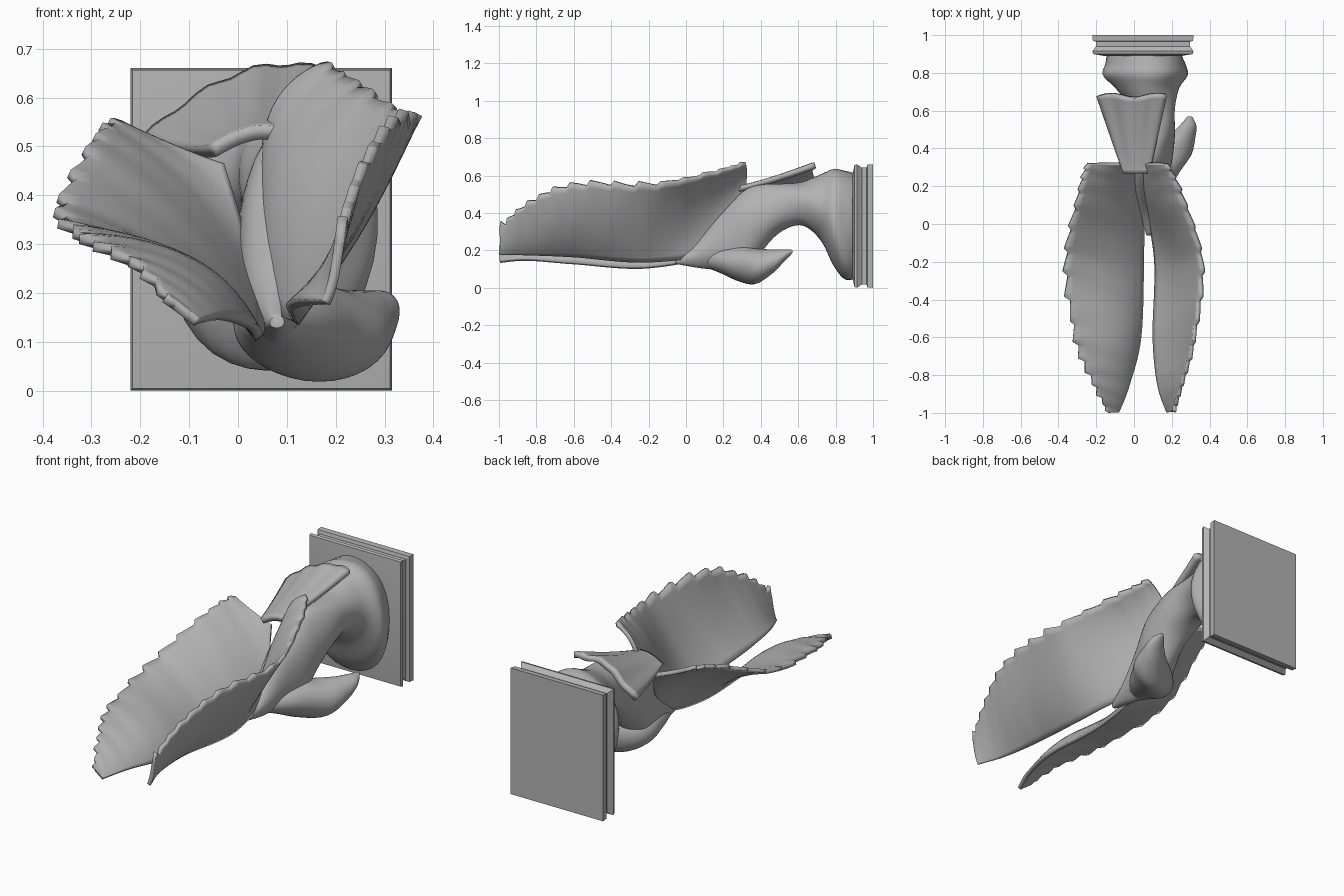
import bpy, bmesh, math, random

if "Cube" in bpy.data.objects:
    bpy.data.objects.remove(bpy.data.objects["Cube"])
random.seed(4)

stone = bpy.data.materials.new("grey stone")
stone.diffuse_color = (0.45, 0.45, 0.45, 1)
stone.use_nodes = True
stone.node_tree.nodes["Principled BSDF"].inputs["Base Color"].default_value = stone.diffuse_color


def spline(rows, t):
    """Catmull-Rom value of a list of equal-length tuples, t in 0..1"""
    f = t * (len(rows) - 1)
    i = min(int(f), len(rows) - 2)
    u = f - i
    p1, p2 = rows[i], rows[i + 1]
    p0 = rows[i - 1] if i > 0 else p1
    p3 = rows[i + 2] if i + 2 < len(rows) else p2
    return [0.5 * (2 * b + (c - a) * u + (2 * a - 5 * b + 4 * c - d) * u * u
                   + (3 * b - a - 3 * c + d) * u ** 3)
            for a, b, c, d in zip(p0, p1, p2, p3)]


def grid_object(name, rows, closed=False, thick=0, angle=40):
    bm = bmesh.new()
    vs = [[bm.verts.new(p) for p in r] for r in rows]
    n = len(rows[0])
    for a, b in zip(vs, vs[1:]):
        for j in range(n if closed else n - 1):
            k = (j + 1) % n
            bm.faces.new((a[j], a[k], b[k], b[j]))
    if closed:
        bm.faces.new(vs[0])
        bm.faces.new(vs[-1])
    bmesh.ops.recalc_face_normals(bm, faces=bm.faces)
    me = bpy.data.meshes.new(name)
    bm.to_mesh(me)
    bm.free()
    ob = bpy.data.objects.new(name, me)
    bpy.context.collection.objects.link(ob)
    me.materials.append(stone)
    if thick:
        m = ob.modifiers.new("thickness", 'SOLIDIFY')
        m.thickness = thick
        m.offset = 0
    bpy.ops.object.select_all(action='DESELECT')
    bpy.context.view_layer.objects.active = ob
    ob.select_set(True)
    bpy.ops.object.shade_smooth_by_angle(angle=math.radians(angle))
    return ob


def tube(name, stations, steps=56, sides=36, lumps=0.0):
    """Loft of ellipses facing y: (x, y, z, half width, half height)"""
    rows = []
    for i in range(steps + 1):
        x, y, z, rx, rz = spline(stations, i / steps)
        row = []
        for j in range(sides):
            a = 2 * math.pi * j / sides
            r = 1 + lumps * math.sin(3 * a + 9 * y) * math.cos(11 * y + a)
            row.append((x + rx * r * math.cos(a), y, z + rz * r * math.sin(a)))
        rows.append(row)
    return grid_object(name, rows, closed=True, angle=60)


def wing(name, stations):
    """Curved sheet; stations are y, inner x z, middle x z, outer x z"""
    rows, steps, across, reach = [], 96, 14, 0.03
    for i in range(steps + 1):
        y, ax, az, mx, mz, bx, bz = spline(stations, i / steps)
        # feather tips form an uneven saw tooth along the outer edge
        if i % 6 == 0:
            reach = random.uniform(0.02, 0.04)
        tooth = (i % 6) / 5 * reach - 0.02
        tooth *= 0.4 + 0.8 * i / steps
        row = []
        for j in range(across + 1):
            u = j / across
            qa, qm, qb = (1 - u) * (1 - 2 * u), 4 * u * (1 - u), u * (2 * u - 1)
            x, z = qa * ax + qm * mx + qb * bx, qa * az + qm * mz + qb * bz
            s = max(0, (u - 0.75) / 0.25) ** 1.5 * tooth
            d = math.hypot(bx - mx, bz - mz)
            s *= min(1, d / 0.1)
            ripple = 0.002 * math.sin(i * 0.7 + 5 * u) * u
            row.append((x + s * (bx - mx) / d, y, z + s * (bz - mz) / d + ripple))
        rows.append(row)
    return grid_object(name, rows, thick=0.02)


# Wings: the right one stands steeply, the left one lies flatter
wing("right_wing", [
    (.32, .06, .43, .08, .58, .18, .67), (.15, .065, .20, .10, .45, .26, .62),
    (-.2, .115, .14, .235, .34, .36, .555), (-.6, .105, .17, .24, .34, .32, .56),
    (-.85, .13, .18, .20, .29, .255, .46), (-.995, .18, .18, .197, .235, .21, .33)])
wing("left_wing", [
    (.32, -.03, .46, -.12, .49, -.25, .55), (.15, .04, .20, -.11, .38, -.30, .51),
    (-.2, .045, .11, -.13, .27, -.365, .37), (-.6, .03, .13, -.10, .265, -.32, .31),
    (-.85, -.03, .15, -.105, .215, -.22, .26), (-.995, -.085, .14, -.11, .16, -.14, .18)])

# Body flowing from the plaque to the base of the wings
tube("body", [
    (.05, .91, .33, .20, .28), (.06, .85, .335, .22, .29), (.06, .79, .375, .23, .255),
    (.07, .72, .43, .17, .17), (.10, .62, .45, .12, .115), (.11, .50, .425, .11, .13),
    (.11, .40, .37, .10, .175), (.095, .30, .295, .10, .215), (.08, .18, .24, .075, .145),
    (.08, .05, .17, .045, .06), (.08, -.06, .14, .015, .012)], lumps=0.04)

# Hooked lower part curling back and to the right
tube("lower_hook", [
    (.06, .08, .15, .03, .03), (.09, .18, .145, .09, .065), (.12, .28, .13, .125, .095),
    (.18, .37, .115, .125, .095), (.25, .46, .14, .075, .065),
    (.285, .52, .17, .045, .035), (.295, .57, .195, .012, .008)])

# Fan flaring over the top of the body
fan = []
for i in range(21):
    t = i / 20
    l, r = -.05 - .14 * t, .08 + .09 * t
    row = []
    for j in range(17):
        u = j / 16
        x = l + (r - l) * u
        arch = math.sin(math.pi * min(1, u * .68)) - .9 * (1 - u) ** 2
        z = .51 + .07 * t ** 1.4 + (.02 + .06 * t) * arch + .005 * t * math.sin(u * 22)
        row.append((x, .27 + (.41 + .01 * math.sin(u * 9)) * t, z))
    fan.append(row)
grid_object("top_fan", fan, thick=0.03)

# Wall plaque: rectangular rings with a groove round the edge
plaque = []
for y, inset in [(.89, .06), (.90, .004), (.915, 0), (.94, .018),
                 (.965, .018), (.97, .002), (1.0, 0)]:
    x0, x1, z0, z1 = -.22 + inset, .315 - inset, inset, .66 - inset
    plaque.append([(x0, y, z0), (x1, y, z0), (x1, y, z1), (x0, y, z1)])
grid_object("wall_plaque", plaque, closed=True, angle=15)
